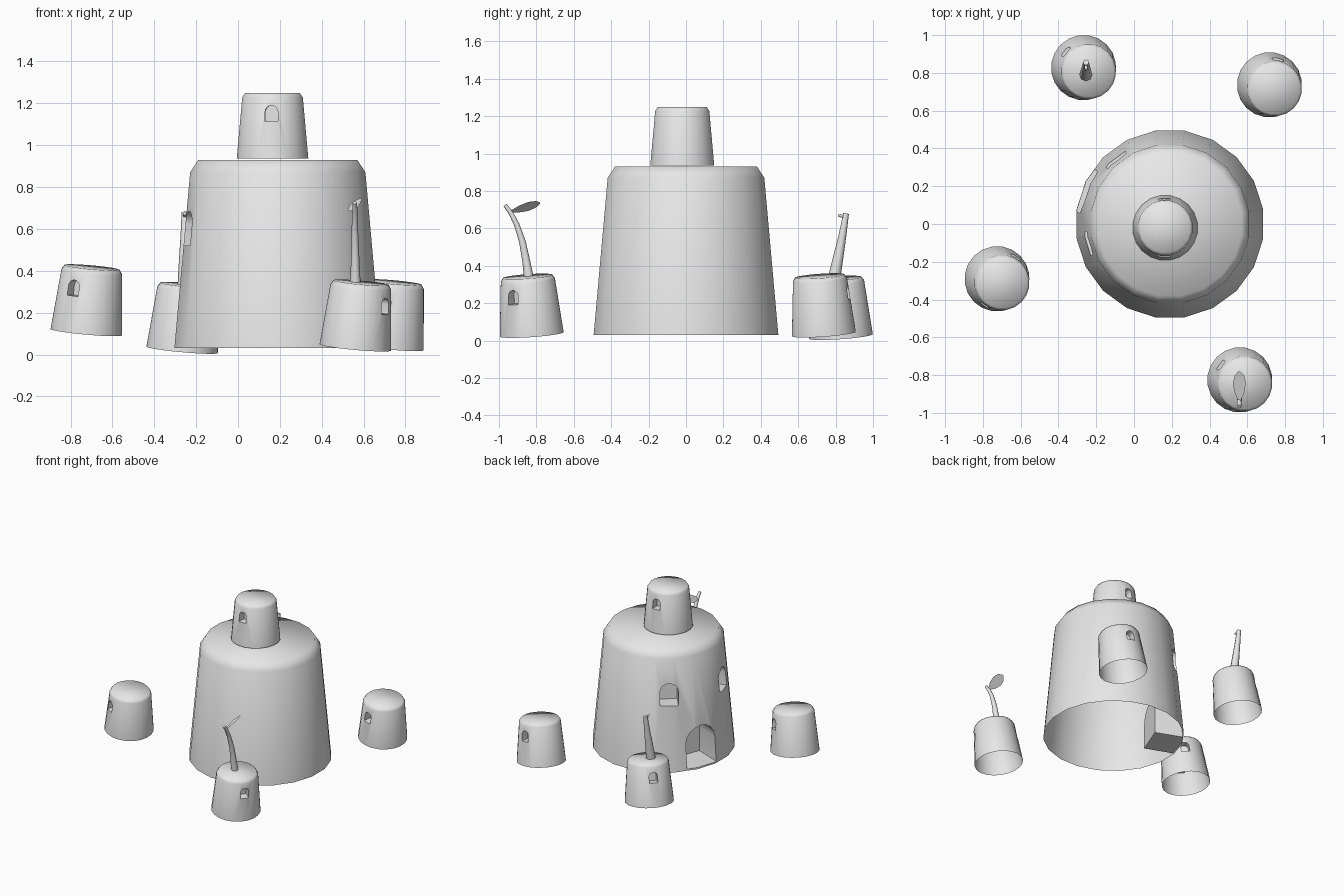
import bpy, bmesh, math
from mathutils import Vector, Matrix

cube = bpy.data.objects.get("Cube")
if cube:
    bpy.data.objects.remove(cube)

grey = bpy.data.materials.new("plain_grey")
grey.use_nodes = True
grey.diffuse_color = (0.8, 0.8, 0.8, 1)
grey.node_tree.nodes["Principled BSDF"].inputs["Base Color"].default_value = (0.8, 0.8, 0.8, 1)

SIDES = 20


def add_object(name, bm):
    bmesh.ops.recalc_face_normals(bm, faces=bm.faces)
    mesh = bpy.data.meshes.new(name)
    bm.to_mesh(mesh)
    bm.free()
    obj = bpy.data.objects.new(name, mesh)
    bpy.context.collection.objects.link(obj)
    return obj


def select_only(obj):
    bpy.ops.object.select_all(action="DESELECT")
    obj.select_set(True)
    bpy.context.view_layer.objects.active = obj


def smooth(obj):
    select_only(obj)
    bpy.ops.object.shade_smooth_by_angle(angle=math.radians(60))


def loft(bm, rings):
    """Closed tube through rings of points."""
    loops = [[bm.verts.new(p) for p in ring] for ring in rings]
    for a, b in zip(loops, loops[1:]):
        for i in range(len(a)):
            j = (i + 1) % len(a)
            bm.faces.new((a[i], a[j], b[j], b[i]))
    bm.faces.new(loops[0])
    bm.faces.new(loops[-1])


def arch_cutter(openings):
    """Arched prisms pointing outwards: (angle, width, bottom, top, inner radius)."""
    bm = bmesh.new()
    for angle, width, low, high, inner in openings:
        r = width / 2
        outline = [(-r, low), (r, low)]
        for i in range(9):
            t = math.pi * i / 8
            outline.append((r * math.cos(t), high - r + r * math.sin(t)))
        turn = Matrix.Rotation(math.radians(angle), 3, "Z")
        loft(bm, [[turn @ Vector((d, s, z)) for s, z in outline] for d in (inner, 0.7)])
    return add_object("arch_cutter", bm)


def bucket(name, base, scale, openings, axis=(0, 0, 1)):
    """Tapered, chamfered tower, open below, with arched niches cut into it."""
    bm = bmesh.new()
    rings = []
    for radius, z in ((0.5, 0), (0.424, 0.84), (0.385, 0.9)):
        angles = [2 * math.pi * (i + 0.5) / SIDES for i in range(SIDES)]
        rings.append([(radius * math.cos(a), radius * math.sin(a), z) for a in angles])
    loft(bm, rings)
    obj = add_object(name, bm)
    obj.data.materials.append(grey)

    # Niches
    cutter = arch_cutter(openings)
    cutter.hide_render = True
    mod = obj.modifiers.new("niches", "BOOLEAN")
    mod.operation = "DIFFERENCE"
    mod.solver = "EXACT"
    mod.object = cutter
    select_only(obj)
    bpy.ops.object.modifier_apply(modifier=mod.name)
    bpy.data.objects.remove(cutter)

    # Open underside, then move into place
    bm = bmesh.new()
    bm.from_mesh(obj.data)
    under = [f for f in bm.faces if all(v.co.z < 0.001 for v in f.verts)]
    bmesh.ops.delete(bm, geom=under, context="FACES")
    tilt = Vector((0, 0, 1)).rotation_difference(Vector(axis)).to_matrix().to_4x4()
    bm.transform(Matrix.Translation(base) @ tilt @ Matrix.Scale(scale, 4))
    bm.to_mesh(obj.data)
    bm.free()
    smooth(obj)
    return obj


def stalk(name, points, thick):
    """Tapered round stem along a path of (x, y, z, relative radius)."""
    curve = bpy.data.curves.new(name, "CURVE")
    curve.dimensions = "3D"
    curve.bevel_depth = thick
    curve.bevel_resolution = 2
    curve.use_fill_caps = True
    spline = curve.splines.new("POLY")
    spline.points.add(len(points) - 1)
    for point, (x, y, z, r) in zip(spline.points, points):
        point.co = (x, y, z, 1)
        point.radius = r
    obj = bpy.data.objects.new(name, curve)
    bpy.context.collection.objects.link(obj)
    select_only(obj)
    bpy.ops.object.convert(target="MESH")
    obj = bpy.context.object
    obj.data.materials.append(grey)
    smooth(obj)


# Main keep with a doorway and two windows
bucket("main_keep", (0.19, 0, 0.03), 1.0, [
    (130, 0.13, 0.49, 0.655, 0.33),
    (158.5, 0.24, 0.012, 0.315, 0.27),
    (193.5, 0.13, 0.49, 0.655, 0.33)])


# Small towers, each with two facing windows
def small_openings(*angles):
    return [(a, 0.175, 0.51, 0.73, 0.28) for a in angles]


SMALL = 0.346
LEAN = (0.028, -0.022, 0.31)
bucket("top_tower", (0.165, -0.02, 0.937), SMALL, small_openings(92, 268))
bucket("right_tower", (-0.725, -0.29, 0.107), SMALL, small_openings(57, 238), LEAN)
bucket("back_right_tower", (-0.267, 0.828, 0.023), SMALL, small_openings(139, 319), LEAN)
bucket("back_left_tower", (0.717, 0.737, 0.036), SMALL, small_openings(80, 257), LEAN)
bucket("front_left_tower", (0.56, -0.825, 0.034), SMALL, small_openings(142, 326), LEAN)

# Curved stem with a leaf
stalk("leaf_stem", [
    (0.56, -0.84, 0.335, 1), (0.56, -0.855, 0.43, 0.8), (0.559, -0.875, 0.53, 0.68),
    (0.558, -0.905, 0.62, 0.56), (0.558, -0.935, 0.68, 0.48), (0.558, -0.967, 0.725, 0.42)], 0.026)

bm = bmesh.new()
start, along, across = Vector((0.558, -0.94, 0.69)), Vector((0, 0.16, 0.045)), Vector((0.034, 0, 0.024))
shape = [(0, 0.15), (0.3, 0.75), (0.6, 1), (0.85, 0.75), (1, 0.15)]
edge = shape + [(t, -w) for t, w in reversed(shape)]
bm.faces.new([bm.verts.new(start + along * t + across * w) for t, w in edge])
add_object("leaf", bm).data.materials.append(grey)

# Straight stem with a short broken twig
stalk("bare_stem", [
    (-0.255, 0.79, 0.325, 1), (-0.255, 0.815, 0.45, 0.8),
    (-0.254, 0.838, 0.57, 0.6), (-0.254, 0.856, 0.68, 0.45)], 0.034)
stalk("twig", [(-0.254, 0.85, 0.66, 1), (-0.254, 0.815, 0.672, 0.8)], 0.009)
